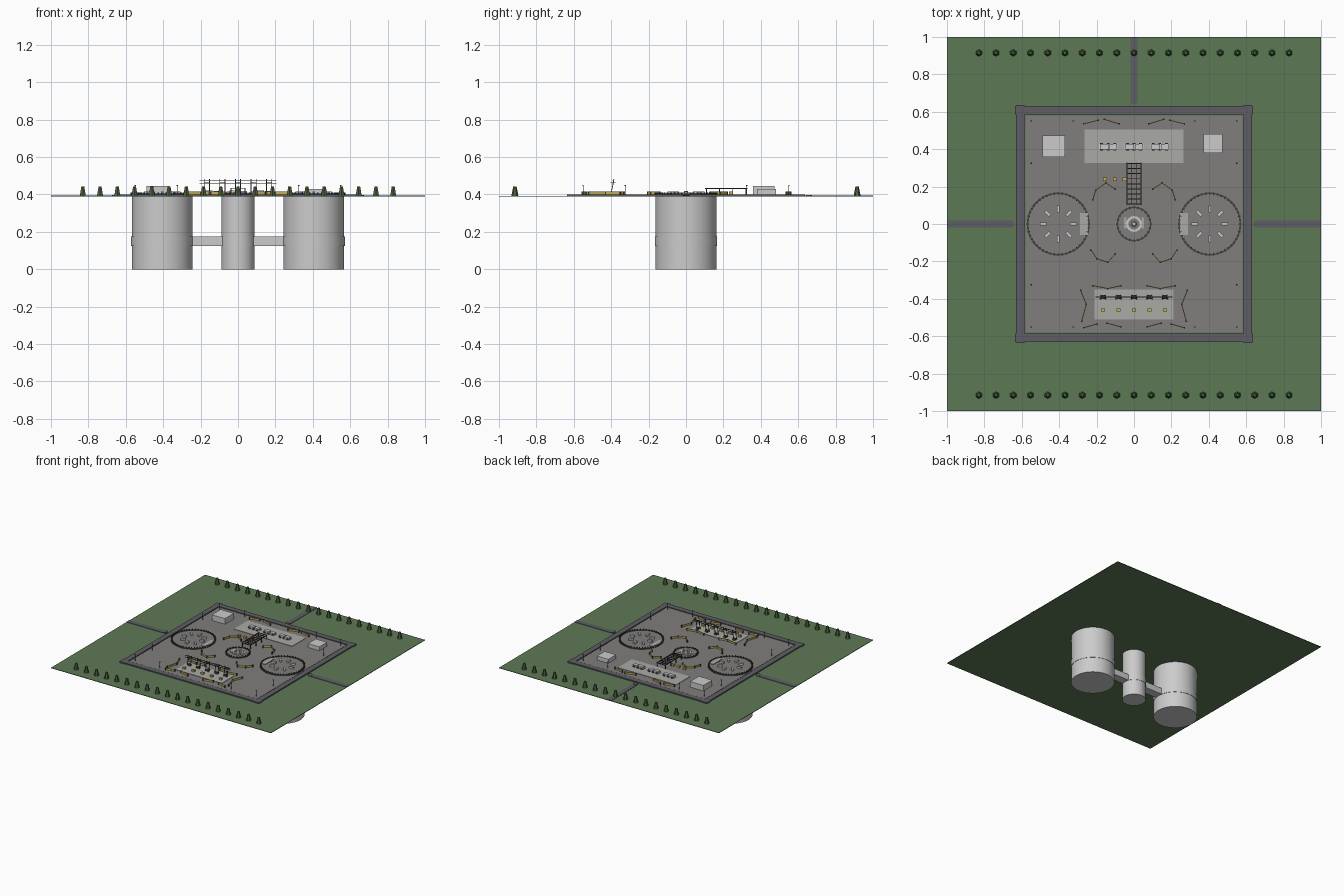
import bpy, bmesh, math
from mathutils import Matrix, Vector

if "Cube" in bpy.data.objects:
    bpy.data.objects.remove(bpy.data.objects["Cube"])


def material(name, rgb):
    m = bpy.data.materials.new(name)
    m.diffuse_color = (*rgb, 1)
    m.use_nodes = True
    m.node_tree.nodes["Principled BSDF"].inputs["Base Color"].default_value = m.diffuse_color
    return m


GREEN = material("grass", (0.11, 0.19, 0.09))
TREE = material("foliage", (0.07, 0.12, 0.05))
ROAD = material("asphalt", (0.11, 0.11, 0.13))
PAVE = material("paving", (0.22, 0.21, 0.2))
PALE = material("concrete", (0.4, 0.4, 0.38))
DARK = material("dark_metal", (0.06, 0.06, 0.06))
YELLOW = material("yellow_paint", (0.55, 0.42, 0.08))
G = 0.392          # grass level
P = 0.398          # plaza level


class Part:
    """Collects primitives into one named object."""

    def __init__(self, name, mat=None, smooth=False):
        self.name, self.mat, self.smooth = name, mat, smooth
        self.bm = bmesh.new()

    def box(self, x, y, z0, sx, sy, sz, rot=0):
        m = Matrix.Translation((x, y, z0 + sz / 2)) @ Matrix.Rotation(rot, 4, 'Z') @ Matrix.Diagonal((sx, sy, sz, 1))
        bmesh.ops.create_cube(self.bm, size=1, matrix=m)
        return self

    def cone(self, x, y, z0, z1, r1, r2=None, n=16):
        bmesh.ops.create_cone(self.bm, cap_ends=True, segments=n, radius1=r1, radius2=r1 if r2 is None else r2,
                              depth=z1 - z0, matrix=Matrix.Translation((x, y, (z0 + z1) / 2)))
        return self

    def tube(self, x, y, z0, z1, r_in, r_out, n=64):
        loops = [[self.bm.verts.new((x + r * math.cos(i * math.tau / n), y + r * math.sin(i * math.tau / n), z))
                  for i in range(n)] for r, z in ((r_in, z0), (r_out, z0), (r_out, z1), (r_in, z1))]
        for k in range(4):
            a, b = loops[k], loops[(k + 1) % 4]
            for i in range(n):
                j = (i + 1) % n
                self.bm.faces.new((a[i], a[j], b[j], b[i]))
        return self

    def strut(self, a, b, t):
        a, b = Vector(a), Vector(b)
        d = b - a
        m = Matrix.Translation((a + b) / 2) @ d.to_track_quat('Z', 'Y').to_matrix().to_4x4() @ Matrix.Diagonal((t, t, d.length, 1))
        bmesh.ops.create_cube(self.bm, size=1, matrix=m)
        return self

    def done(self):
        bmesh.ops.recalc_face_normals(self.bm, faces=self.bm.faces)
        me = bpy.data.meshes.new(self.name)
        self.bm.to_mesh(me)
        self.bm.free()
        ob = bpy.data.objects.new(self.name, me)
        bpy.context.collection.objects.link(ob)
        if self.mat:
            me.materials.append(self.mat)
        if self.smooth:
            bpy.ops.object.select_all(action='DESELECT')
            ob.select_set(True)
            bpy.context.view_layer.objects.active = ob
            bpy.ops.object.shade_smooth_by_angle(angle=math.radians(35))
        return ob


# ground, plaza, perimeter road and approach roads
Part("grass_ground", GREEN).box(0, 0, 0.388, 2, 2, 0.004).done()
Part("plaza_floor", PAVE).box(0, 0, 0.39, 1.16, 1.16, P - 0.39).done()
roads = Part("perimeter_road", ROAD)
for s in (-1, 1):
    roads.box(0, s * 0.608, 0.39, 1.27, 0.044, 0.011)
    roads.box(s * 0.608, 0, 0.39, 0.044, 1.27, 0.011)
    roads.box(s * 0.828, 0, 0.39, 0.344, 0.04, 0.005)
    roads.cone(s * 0.656, 0, 0.39, 0.398, 0.018)
roads.box(0, 0.828, 0.39, 0.04, 0.344, 0.005).cone(0, 0.656, 0.39, 0.398, 0.018).done()

# underground shafts, their bands and linking tunnels
for name, x, r in (("left", -0.405, 0.163), ("centre", 0, 0.088), ("right", 0.405, 0.163)):
    Part(name + "_shaft", None, True).cone(x, 0, 0, 0.389, r, n=64).done()
    Part(name + "_shaft_band", None, True).tube(x, 0, 0.125, 0.175, r - 0.01, r + 0.003).done()
    Part(name + "_shaft_lid", PAVE, True).cone(x, 0, 0.389, P + 0.004, r, n=64).done()
    # rim ring with bolts
    rim = Part(name + "_lid_rim", DARK).tube(x, 0, P - 0.002, P + 0.007, r - 0.003, r + 0.005)
    n = 48 if r > 0.1 else 24
    for i in range(n):
        a = i * math.tau / n
        rim.box(x + r * math.cos(a), r * math.sin(a), P, 0.012, 0.006, 0.013, a)
    rim.done()
for s, name in ((-1, "left"), (1, "right")):
    Part(name + "_tunnel").box(s * 0.165, 0, 0.125, 0.19, 0.07, 0.05).done()
    Part(name + "_lid_platform", PALE).box(s * 0.267, 0, P, 0.044, 0.12, 0.008).done()
    pods = Part(name + "_lid_pods")
    for i in range(8):
        a = i * math.pi / 4
        pods.box(s * 0.405 + 0.08 * math.cos(a), 0.08 * math.sin(a), P, 0.036, 0.015, 0.018, a)
    pods.done()

# centre hub
hub = Part("centre_hub", None, True).tube(0, 0, P, P + 0.012, 0.03, 0.042, 32)
hub.cone(0, 0, P, P + 0.02, 0.015, 0.01).done()
doors = Part("centre_hatches", PALE)
for s in (-1, 1):
    doors.box(s * 0.047, 0.005, P, 0.015, 0.06, 0.008)
doors.done()

# gantry walkway north of the hub
gantry = Part("gantry", DARK)
for s in (-1, 1):
    gantry.box(s * 0.037, 0.215, 0.428, 0.006, 0.225, 0.007)
    gantry.box(s * 0.012, 0.215, 0.428, 0.003, 0.225, 0.004)
    for i in range(4):
        gantry.box(s * 0.037, 0.11 + i * 0.07, P, 0.005, 0.005, 0.033)
for i in range(9):
    gantry.box(0, 0.107 + i * 0.027, 0.428, 0.08, 0.005, 0.005)
gantry.done()

# loading pads
Part("rear_pad", PALE).box(0, 0.415, P, 0.53, 0.18, 0.003).done()
Part("front_pad", PALE).box(0, -0.43, P, 0.42, 0.16, 0.003).done()

# three parked trucks
for k, x in enumerate((-0.138, 0, 0.138)):
    t = Part("truck_body_%d" % (k + 1))
    t.box(x, 0.413, P + 0.004, 0.1, 0.03, 0.007)
    t.box(x - 0.022, 0.413, P + 0.01, 0.045, 0.028, 0.013).box(x + 0.027, 0.413, P + 0.01, 0.04, 0.028, 0.01).done()
    w = Part("truck_wheels_%d" % (k + 1), DARK)
    for dx in (-0.035, 0, 0.035):
        for dy in (-0.017, 0.017):
            w.box(x + dx, 0.413 + dy, P + 0.001, 0.015, 0.006, 0.012)
    w.done()

# two service buildings
Part("left_building").box(-0.43, 0.417, P, 0.12, 0.115, 0.046).done()
Part("right_building").box(0.422, 0.43, P, 0.103, 0.1, 0.032).done()

# equipment rack with five crossed frames
rack = Part("equipment_rack", DARK)
for z in (0.458, 0.471):
    rack.box(0, -0.39, z, 0.41, 0.005, 0.004)
for i in range(5):
    x = (i - 2) * 0.083
    rack.box(x, -0.39, P, 0.02, 0.02, 0.016)
    for s in (-1, 1):
        rack.strut((x + s * 0.014, -0.402, P), (x + s * 0.014, -0.385, 0.481), 0.004)
        rack.strut((x - 0.014, -0.39 - s * 0.012, 0.465), (x + 0.014, -0.39 + s * 0.012, 0.465), 0.004)
rack.done()

# yellow crates
crates = Part("yellow_crates", YELLOW)
for i in range(5):
    crates.box((i - 2) * 0.083, -0.46, P, 0.022, 0.018, 0.018)
for i in range(3):
    crates.box(-0.155 + i * 0.052, 0.24, P, 0.02, 0.018, 0.018)
crates.done()

# mirrored barrier runs
runs = [[(0.22, 0.13), (0.205, 0.18), (0.15, 0.22), (0.1, 0.185)],
        [(0.23, -0.14), (0.2, -0.185), (0.14, -0.205), (0.1, -0.16)],
        [(0.22, -0.33), (0.14, -0.345), (0.07, -0.33)],
        [(0.285, -0.355), (0.255, -0.43), (0.28, -0.52)],
        [(0.27, -0.555), (0.2, -0.535)], [(0.145, -0.53), (0.07, -0.55)],
        [(0.27, 0.535), (0.19, 0.555)], [(0.16, 0.56), (0.08, 0.535)]]
bars, posts = Part("barrier_panels", YELLOW), Part("barrier_posts", DARK)
for s in (-1, 1):
    for run in runs:
        for (x0, y0), (x1, y1) in zip(run, run[1:]):
            bars.box(s * (x0 + x1) / 2, (y0 + y1) / 2, P + 0.003, math.hypot(x1 - x0, y1 - y0), 0.005, 0.014,
                     math.atan2(y1 - y0, s * (x1 - x0)))
        for x, y in run:
            posts.box(s * x, y, P, 0.008, 0.008, 0.019)
bars.done()
posts.done()

# perimeter lamp posts
lamps = Part("lamp_posts", DARK)
for sx in (-1, 1):
    for sy in (-1, 1):
        for x, y in ((0.55, 0.55), (0.55, 0.325), (0.325, 0.55)):
            lamps.cone(sx * x, sy * y, P, 0.448, 0.002, n=6).box(sx * x, sy * y, 0.446, 0.009, 0.006, 0.004)
lamps.done()

# two tree rows
trees = Part("tree_rows", TREE)
for i in range(19):
    for s in (-1, 1):
        trees.cone((i - 9) * 0.0922, s * 0.915, G - 0.001, 0.442, 0.019, 0.009, 6)
trees.done()
